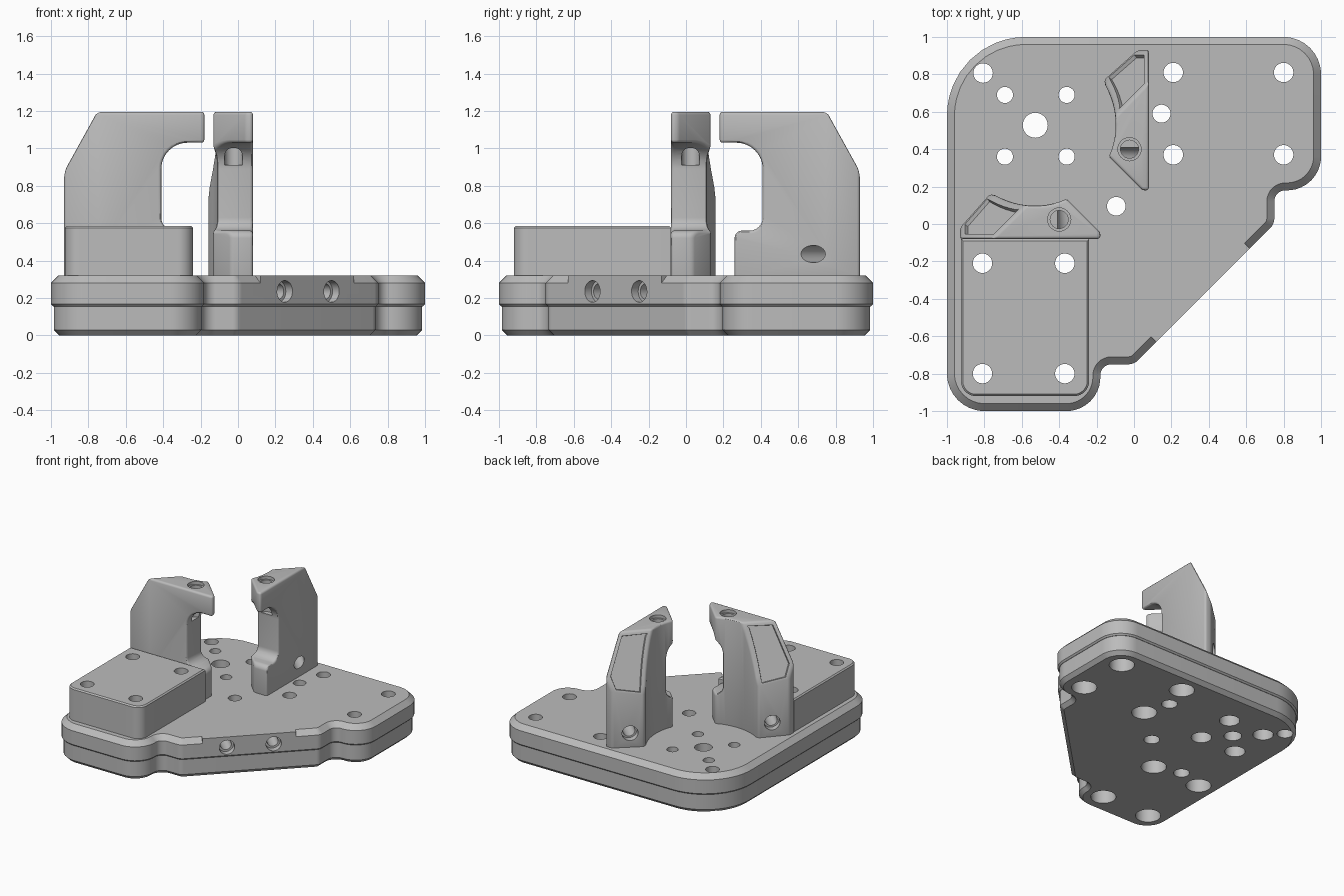
import bpy
import bmesh
from math import radians, tan
from mathutils import Vector, Matrix

if "Cube" in bpy.data.objects:
    bpy.data.objects.remove(bpy.data.objects["Cube"])

grey = bpy.data.materials.new("machined_grey")
grey.use_nodes = True
grey.diffuse_color = (0.5, 0.5, 0.5, 1)
grey.node_tree.nodes["Principled BSDF"].inputs["Base Color"].default_value = (0.5, 0.5, 0.5, 1)

DIAGONAL = Vector((-1, 1, 0)).normalized()
# Reflection that swaps the two halves of the fixture
SWAP = Matrix(((0, -1, 0, 0), (-1, 0, 0, 0), (0, 0, 1, 0), (0, 0, 0, 1)))


def make_object(name, bm):
    bmesh.ops.recalc_face_normals(bm, faces=bm.faces)
    mesh = bpy.data.meshes.new(name)
    bm.to_mesh(mesh)
    bm.free()
    mesh.materials.append(grey)
    obj = bpy.data.objects.new(name, mesh)
    bpy.context.collection.objects.link(obj)
    return obj


def rounded(corners, steps=10):
    """Polygon with each (x, y, radius) corner replaced by an arc."""
    out = []
    for i, (x, y, r) in enumerate(corners):
        p = Vector((x, y))
        a = (Vector(corners[i - 1][:2]) - p).normalized()
        b = (Vector(corners[(i + 1) % len(corners)][:2]) - p).normalized()
        if r == 0:
            out.append(p)
            continue
        half = a.angle(b) / 2
        reach = r / tan(half)
        centre = p + (a + b).normalized() * (reach ** 2 + r ** 2) ** 0.5
        start, end = p + a * reach - centre, p + b * reach - centre
        for k in range(steps + 1):
            out.append(centre + start.lerp(end, k / steps).normalized() * r)
    return out


def inset(ring, d):
    """Mitred inward offset of a clockwise ring."""
    out = []
    for i, p in enumerate(ring):
        e1 = (p - ring[i - 1]).normalized()
        e2 = (ring[(i + 1) % len(ring)] - p).normalized()
        n1, n2 = Vector((e1.y, -e1.x)), Vector((e2.y, -e2.x))
        out.append(p + (n1 + n2) * d / (1 + n1.dot(n2)))
    return out


def loft(name, ring, levels):
    """Stack of (inset, z) copies of a ring, capped at both ends."""
    bm = bmesh.new()
    rows = [[bm.verts.new((p.x, p.y, z)) for p in inset(ring, d)] for d, z in levels]
    for low, high in zip(rows, rows[1:]):
        for i in range(len(ring)):
            bm.faces.new((low[i - 1], low[i], high[i], high[i - 1]))
    bm.faces.new(rows[0])
    bm.faces.new(rows[-1])
    return make_object(name, bm)


def apply(obj, mod):
    with bpy.context.temp_override(object=obj, active_object=obj):
        bpy.ops.object.modifier_apply(modifier=mod.name)


def combine(obj, other, operation="DIFFERENCE"):
    mod = obj.modifiers.new("combine", "BOOLEAN")
    mod.operation, mod.solver, mod.object = operation, "EXACT", other
    apply(obj, mod)
    bpy.data.objects.remove(other)


def drill(obj, rods):
    """Cut cylinders given as (start, end, radius)."""
    bm = bmesh.new()
    for start, end, r in rods:
        a, b = Vector(start), Vector(end)
        turn = (b - a).to_track_quat("Z", "Y").to_matrix().to_4x4()
        bmesh.ops.create_cone(bm, cap_ends=True, segments=32, radius1=r, radius2=r,
                              depth=(b - a).length,
                              matrix=Matrix.Translation((a + b) / 2) @ turn)
    combine(obj, make_object("drill_bits", bm))


def soften(obj, width):
    mod = obj.modifiers.new("soft_edges", "BEVEL")
    mod.width, mod.segments, mod.limit_method = width, 3, "ANGLE"
    mod.angle_limit, mod.use_clamp_overlap = radians(35), False
    apply(obj, mod)


# Plates: one outline, symmetric about the diagonal
half = [(1, 1, .2), (1, .18, .18), (.75, .18, .06), (.75, 0, .07)]
outline = rounded([(-1, 1, .42)] + half + [(-y, -x, r) for x, y, r in reversed(half)])
lower = loft("lower_plate", outline, [(.045, 0), (.015, .03), (.015, .155)])
upper = loft("upper_plate", outline, [(.012, .155), (0, .167), (0, .28), (.04, .32)])

# Unchamfered land in the middle of the diagonal edge
land = [Vector(p) for p in ((.12, -.631), (.06, -.571), (.56, -.071), (.62, -.131))]
combine(upper, loft("edge_land", land, [(0, .24), (0, .32)]), "UNION")

# Vertical holes: x, y, top radius, underside radius
bolts = [(x, y, .052, .095) for x in (.21, .8) for y in (.37, .81)]
pairs = bolts + [(.147, .59, .048, .06), (-.36, .69, .043, .077)]
on_axis = [(.807, .052, .06), (.528, .067, .067), (.095, .05, .06),
           (.69, .043, .077), (.36, .043, .077)]
holes = pairs + [(-y, -x, a, b) for x, y, a, b in pairs] + [(-d, d, a, b) for d, a, b in on_axis]
drill(lower, [((x, y, -.1), (x, y, .2), b) for x, y, a, b in holes])
drill(upper, [((x, y, .1), (x, y, .4), a) for x, y, a, b in holes])

# Side ports on the diagonal edge, stepped
for radius, depth in ((.058, .05), (.042, .3)):
    drill(upper, [(Vector((x, x - .75, .235)) - DIAGONAL * .1,
                   Vector((x, x - .75, .235)) + DIAGONAL * depth, radius) for x in (.25, .5)])

# Raised platform
platform = loft("raised_platform",
                rounded([(-.925, -.08, 0), (-.24, -.08, 0), (-.24, -.92, .08), (-.925, -.92, .08)]),
                [(0, .32), (0, .575), (.01, .585)])
drill(platform, [((-y, -x, .2), (-y, -x, .7), a) for x, y, a, b in bolts])

# Clamp: plan with a concave inner side, sloped back and open mouth
arc = [Vector((-.528 + (.43 ** 2 - (y - .53) ** 2) ** .5, y))
       for y in [.4 + .034 * k for k in range(11)]]
plan = [Vector((.08, .93)), Vector((.08, .18)), Vector((.045, .18)), Vector((-.135, .36))]
plan += arc + [Vector((-.16, .77)), Vector((.02, .93))]
clamp = loft("back_clamp", plan, [(0, .3), (0, 1.195)])

slope_normal = (DIAGONAL * 1.8 * 2 ** .5 + Vector((0, 0, 1))).normalized()
bm = bmesh.new()
bm.from_mesh(clamp.data)
cut = bmesh.ops.bisect_plane(bm, geom=bm.verts[:] + bm.edges[:] + bm.faces[:],
                             plane_co=(0, .68, 1.195), plane_no=slope_normal, clear_outer=True)
rim = [e for e in cut["geom_cut"] if isinstance(e, bmesh.types.BMEdge)]
bmesh.ops.contextual_create(bm, geom=rim)
bmesh.ops.recalc_face_normals(bm, faces=bm.faces)
bm.to_mesh(clamp.data)
bm.free()

mouth = rounded([(0, 1.03, 0), (.41, 1.03, .14), (.41, .56, .07), (.26, .56, .04),
                 (.26, .2, 0), (0, .2, 0)])
bm = bmesh.new()
face = bm.faces.new([bm.verts.new((-.4, p.x, p.y)) for p in mouth])
side = bmesh.ops.extrude_face_region(bm, geom=[face])
bmesh.ops.translate(bm, vec=(.8, 0, 0),
                    verts=[v for v in side["geom"] if isinstance(v, bmesh.types.BMVert)])
combine(clamp, make_object("mouth_cutter", bm))
soften(clamp, .016)

# Recessed panel on the slope
bm = bmesh.new()
bm.from_mesh(clamp.data)
panel = max((f for f in bm.faces if f.normal.dot(slope_normal) > .99), key=lambda f: f.calc_area())
bmesh.ops.inset_individual(bm, faces=[panel], thickness=.022)
bmesh.ops.inset_individual(bm, faces=[panel], thickness=.004, depth=-.02)
bm.to_mesh(clamp.data)
bm.free()

# Jaw bore and diagonal cross bore, both stepped
bore = Vector((-.08, .84, .435))
drill(clamp, [((-.024, .4, 1.17), (-.024, .4, 1.3), .062),
              (bore - DIAGONAL * .05, bore + DIAGONAL * .2, .06)])
drill(clamp, [((-.024, .4, .91), (-.024, .4, 1.3), .048),
              (bore - DIAGONAL * .5, bore + DIAGONAL * .2, .046)])

# Second clamp is the reflection of the first
twin = clamp.copy()
twin.data = clamp.data.copy()
twin.name = "front_clamp"
twin.data.transform(SWAP)
twin.data.flip_normals()
bpy.context.collection.objects.link(twin)

for obj in (lower, upper, platform, clamp, twin):
    bpy.ops.object.select_all(action="DESELECT")
    obj.select_set(True)
    bpy.context.view_layer.objects.active = obj
    bpy.ops.object.shade_smooth_by_angle(angle=radians(30))
